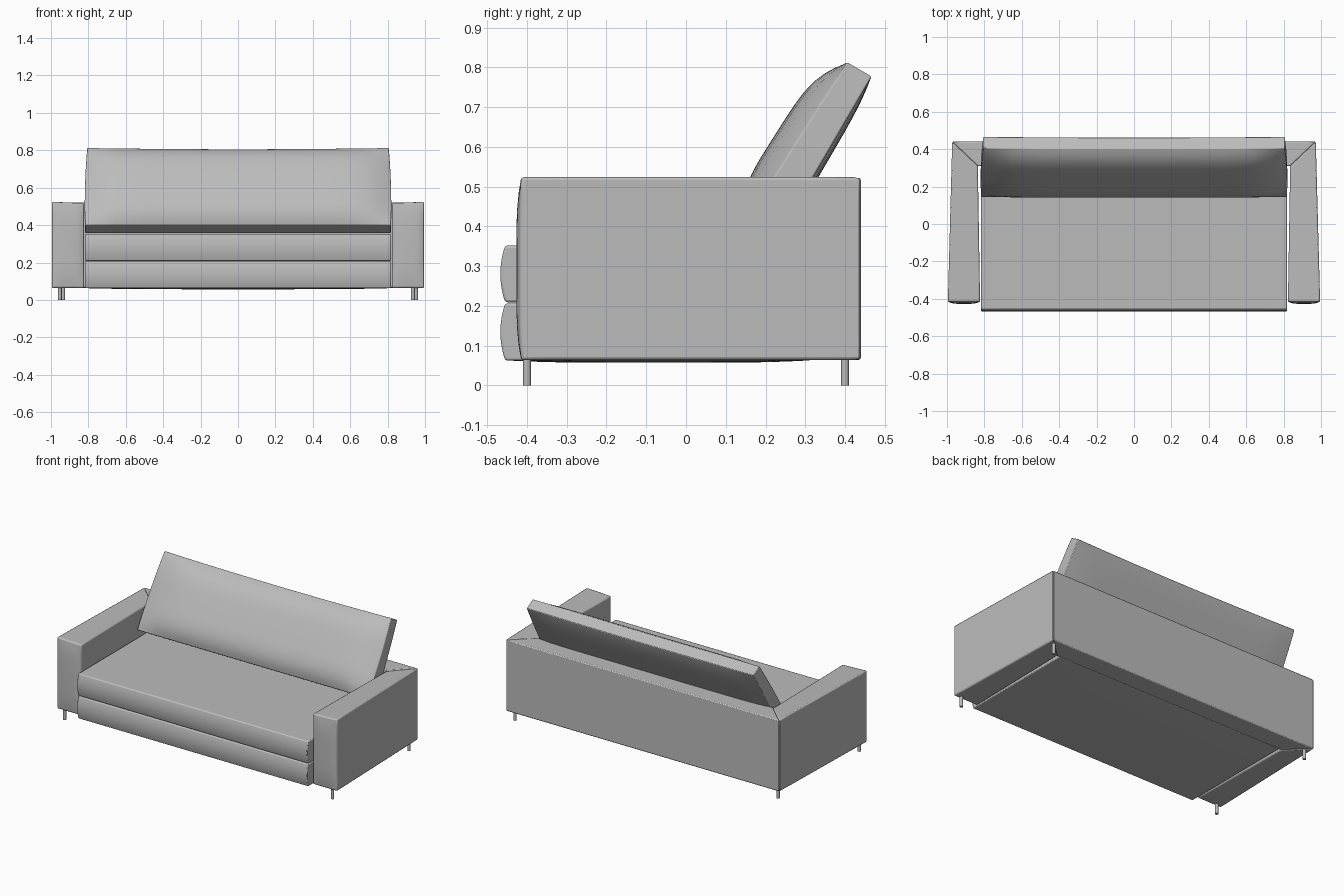
import bpy, bmesh
from math import radians
from mathutils import Vector

if "Cube" in bpy.data.objects:
    bpy.data.objects.remove(bpy.data.objects["Cube"], do_unlink=True)


def make_material(name, rgb):
    mat = bpy.data.materials.new(name)
    mat.use_nodes = True
    mat.diffuse_color = (*rgb, 1)
    mat.node_tree.nodes["Principled BSDF"].inputs["Base Color"].default_value = (*rgb, 1)
    return mat


fabric = make_material("grey_fabric", (0.5, 0.5, 0.5))


def finish(name, bm, bevel=0.0):
    bmesh.ops.recalc_face_normals(bm, faces=bm.faces)
    mesh = bpy.data.meshes.new(name)
    bm.to_mesh(mesh)
    bm.free()
    obj = bpy.data.objects.new(name, mesh)
    bpy.context.collection.objects.link(obj)
    mesh.materials.append(fabric)
    if bevel:
        mod = obj.modifiers.new("soft_edges", "BEVEL")
        mod.width = bevel
        mod.segments = 2
        mod.angle_limit = radians(50)
    bpy.ops.object.select_all(action="DESELECT")
    obj.select_set(True)
    bpy.context.view_layer.objects.active = obj
    bpy.ops.object.shade_smooth_by_angle(angle=radians(35))
    return obj


def soft_block(name, shape, bevel, cuts=11):
    """Subdivided cube whose -1..1 coordinates are mapped by shape()."""
    bm = bmesh.new()
    bmesh.ops.create_cube(bm, size=2)
    bmesh.ops.subdivide_edges(bm, edges=bm.edges[:], cuts=cuts, use_grid_fill=True)
    for v in bm.verts:
        v.co = shape(*v.co)
    return finish(name, bm, bevel)


def mix(a, b, t):
    return a + (b - a) * (t + 1) / 2


def dome(t, power=4):
    return 1 - abs(t) ** power


# Arms: taper towards the back, mitred into the back panel, padded front
def arm_shape(side):
    def shape(u, v, w):
        outer = mix(0.995, 0.972, v)
        inner = mix(0.823, 0.835, v)
        x = mix(inner, outer, u)
        back = mix(0.31, 0.44, u)
        y = mix(-0.415, back, v)
        if v < -0.99:
            y -= 0.012 * dome(u) * dome(w)
        z = mix(0.064, mix(0.517, 0.524, u), w)
        return Vector((side * x, y, z))
    return shape


for label, side in (("left", 1), ("right", -1)):
    soft_block(label + "_arm", arm_shape(side), 0.007)


# Back panel with mitred ends
def back_shape(u, v, w):
    return Vector((u * mix(0.835, 0.972, v), mix(0.31, 0.44, v), mix(0.064, 0.522, w)))


soft_block("back_panel", back_shape, 0.006)


# Seat base and seat cushion, with rounded fronts
def seat_shape(low, high, sag):
    def shape(u, v, w):
        y = mix(-0.455, 0.315, v)
        if v < -0.99:
            y -= 0.012 * dome(w, 2)
        z = mix(low, high, w)
        if w < -0.99:
            z -= sag * dome(u) * dome(v)
        return Vector((u * 0.818, y, z))
    return shape


soft_block("seat_base", seat_shape(0.063, 0.206, 0.006), 0.005)
soft_block("seat_cushion", seat_shape(0.209, 0.352, 0), 0.006)


# Reclined back cushion: v runs through the thickness, w up the slope
up = Vector((0, 0.504, 0.864))
forward = Vector((0, -0.864, 0.504))
foot = Vector((0, 0.222, 0.357))


def pillow_shape(u, v, w):
    puff = dome(u, 10) * dome(w, 4)
    front = mix(0.09, 0.072, w) + 0.055 * puff
    rear = -0.012 * puff
    rise = mix(0, 0.486 - 0.008 * dome(u, 2), w)
    pos = foot + up * rise + forward * mix(front, rear, v)
    pos.x = u * (mix(0.818, 0.806, w) + 0.006 * dome(w, 2))
    return pos


soft_block("back_cushion", pillow_shape, 0.012, cuts=19)

# Four slim legs
for end, x, y in (("front", 0.952, -0.4), ("back", 0.935, 0.4)):
    for label, side in (("left", 1), ("right", -1)):
        bm = bmesh.new()
        bmesh.ops.create_cone(bm, cap_ends=True, segments=16, radius1=0.01,
                              radius2=0.01, depth=0.07)
        bmesh.ops.translate(bm, verts=bm.verts, vec=(side * x, y, 0.035))
        finish(f"{end}_{label}_leg", bm)
